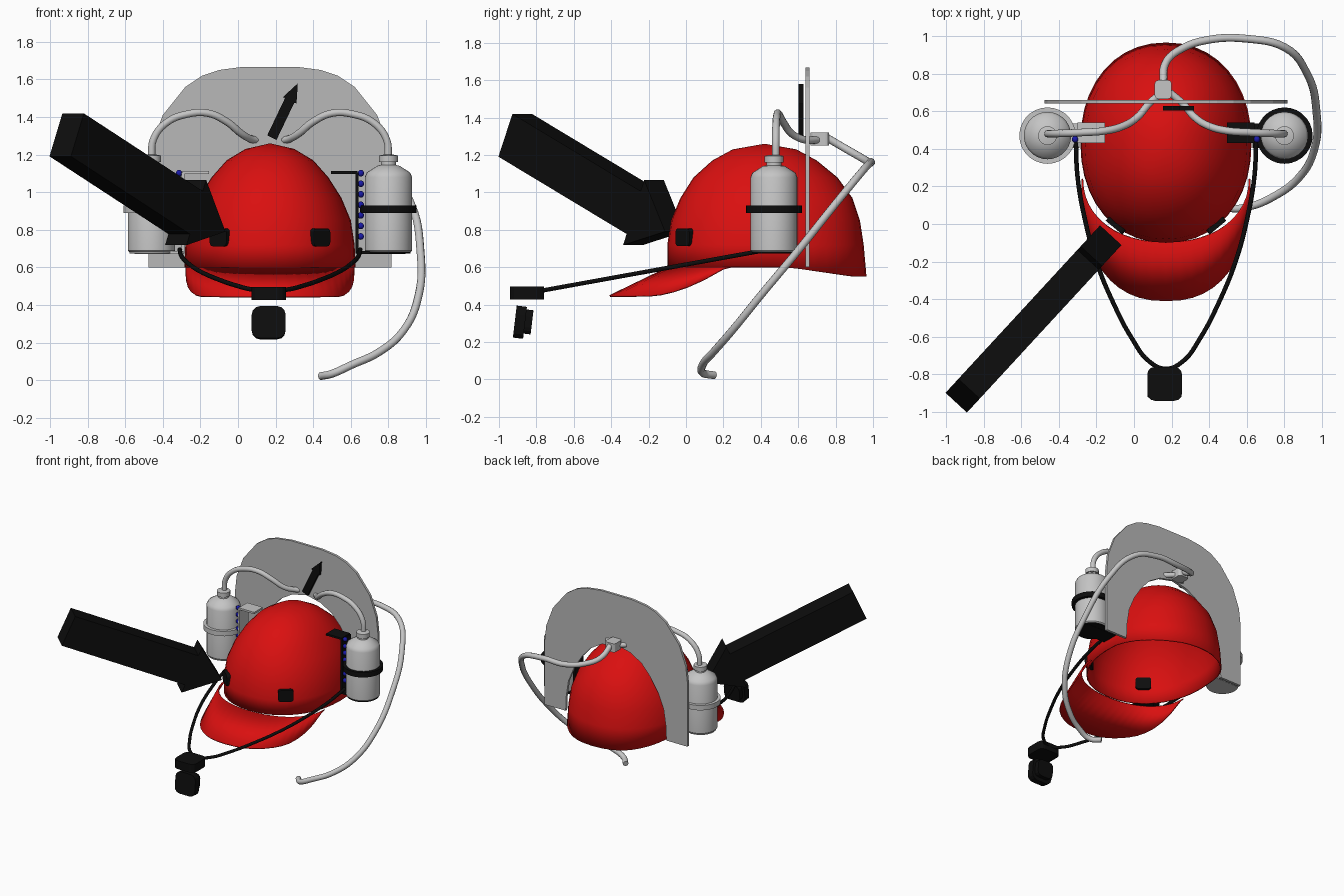
import bpy, bmesh, math
from mathutils import Vector

cube = bpy.data.objects.get("Cube")
if cube:
    bpy.data.objects.remove(cube, do_unlink=True)

CX = 0.17  # symmetry line of the helmet


def material(name, rgb):
    m = bpy.data.materials.new(name)
    m.use_nodes = True
    color = (*rgb, 1)
    m.diffuse_color = color
    m.node_tree.nodes["Principled BSDF"].inputs["Base Color"].default_value = color
    return m


RED = material("red", (0.7, 0.005, 0.005))
GREY = material("light grey", (0.56, 0.56, 0.56))
PANEL = material("panel grey", (0.48, 0.48, 0.48))
BLACK = material("black", (0.004, 0.004, 0.004))
BLUE = material("blue", (0.01, 0.01, 0.4))


def finish(name, bm, mat, smooth=False):
    bmesh.ops.recalc_face_normals(bm, faces=bm.faces)
    me = bpy.data.meshes.new(name)
    bm.to_mesh(me)
    bm.free()
    ob = bpy.data.objects.new(name, me)
    bpy.context.collection.objects.link(ob)
    me.materials.append(mat)
    if smooth:
        select(ob)
        bpy.ops.object.shade_smooth_by_angle(angle=math.radians(40))
    return ob


def select(ob):
    bpy.ops.object.select_all(action="DESELECT")
    ob.select_set(True)
    bpy.context.view_layer.objects.active = ob


def prism(name, pts, origin, u, v, depth, mat):
    """Flat outline in the u, v plane, extruded evenly to both sides."""
    u, v, o = Vector(u).normalized(), Vector(v).normalized(), Vector(origin)
    w = u.cross(v) * depth
    bm = bmesh.new()
    face = bm.faces.new([bm.verts.new(o + u * a + v * b - w / 2) for a, b in pts])
    ext = bmesh.ops.extrude_face_region(bm, geom=[face])
    moved = [g for g in ext["geom"] if isinstance(g, bmesh.types.BMVert)]
    bmesh.ops.translate(bm, verts=moved, vec=w)
    return finish(name, bm, mat)


def rounded(w, h, r=0.0):
    """Rectangle outline with rounded corners."""
    if not r:
        return [(-w / 2, -h / 2), (w / 2, -h / 2), (w / 2, h / 2), (-w / 2, h / 2)]
    pts = []
    for q, (sx, sy) in enumerate([(1, 1), (-1, 1), (-1, -1), (1, -1)]):
        for k in range(4):
            a = (q + k / 3) * math.pi / 2
            pts.append((sx * (w / 2 - r) + r * math.cos(a), sy * (h / 2 - r) + r * math.sin(a)))
    return pts


def box(name, center, size, mat, r=0.0):
    return prism(name, rounded(size[0], size[1], r), center, (1, 0, 0), (0, 1, 0), size[2], mat)


def lathe(name, profile, x, y, mat, n=28, closed=False):
    bm = bmesh.new()
    rings = [[bm.verts.new((x + r * math.cos(math.tau * i / n), y + r * math.sin(math.tau * i / n), z))
              for i in range(n)] for r, z in profile]
    pairs = list(zip(rings, rings[1:]))
    if closed:
        pairs.append((rings[-1], rings[0]))
    else:
        bm.faces.new(rings[0])
        bm.faces.new(rings[-1])
    for a, b in pairs:
        for i in range(n):
            bm.faces.new((a[i], a[(i + 1) % n], b[(i + 1) % n], b[i]))
    return finish(name, bm, mat, True)


def tube(name, pts, radius, mat):
    cu = bpy.data.curves.new(name, "CURVE")
    cu.dimensions = "3D"
    cu.bevel_depth, cu.bevel_resolution, cu.resolution_u = radius, 3, 6
    cu.use_fill_caps = True
    sp = cu.splines.new("BEZIER")
    sp.bezier_points.add(len(pts) - 1)
    for bp, p in zip(sp.bezier_points, pts):
        bp.co = p
        bp.handle_left_type = bp.handle_right_type = "AUTO"
    cu.materials.append(mat)
    ob = bpy.data.objects.new(name, cu)
    bpy.context.collection.objects.link(ob)
    select(ob)
    bpy.ops.object.convert(target="MESH")
    bpy.ops.object.shade_smooth_by_angle(angle=math.radians(50))


def oval(a, p):
    """Point on a slightly squared unit oval."""
    c, s = math.cos(a), math.sin(a)
    return math.copysign(abs(c) ** p, c), math.copysign(abs(s) ** p, s)


# Helmet dome: height, front y, back y, half width
levels = [(0.6, -0.10, 0.965, 0.455), (0.72, -0.10, 0.95, 0.45), (0.85, -0.08, 0.93, 0.43),
          (0.97, -0.03, 0.89, 0.38), (1.08, 0.04, 0.81, 0.31), (1.17, 0.14, 0.7, 0.23),
          (1.23, 0.25, 0.59, 0.13)]
N = 40
bm = bmesh.new()
rings = []
for k, (z, yf, yb, w) in enumerate(levels):
    ring = []
    for i in range(N):
        c, s = oval(math.tau * i / N, 0.93)
        y = (yf + yb) / 2 + (yb - yf) / 2 * s
        drop = 0.05 * min(1, max(0, (y - 0.55) / 0.35)) if k == 0 else 0
        ring.append(bm.verts.new((CX + w * c, y, z - drop)))
    rings.append(ring)
for a, b in zip(rings, rings[1:]):
    for i in range(N):
        bm.faces.new((a[i], a[(i + 1) % N], b[(i + 1) % N], b[i]))
top = bm.verts.new((CX, 0.42, 1.26))
for i in range(N):
    bm.faces.new((rings[-1][i], rings[-1][(i + 1) % N], top))
dome = finish("helmet_dome", bm, RED, True)

# Drooping brim, lofted from the dome edge
bm = bmesh.new()
rows = []
for i in range(25):
    a = math.pi + math.pi * i / 24
    c, s = oval(a, 0.85)
    y = 0.2 + 0.61 * s
    z = 0.45 + 0.14 * max(0, (y + 0.2) / 0.4) ** 1.7
    ic, si = oval(a, 0.93)
    rows.append((bm.verts.new((CX + 0.45 * ic, 0.24 + 0.34 * si, 0.6)), bm.verts.new((CX + 0.45 * c, y, z))))
for (a, b), (c, d) in zip(rows, rows[1:]):
    bm.faces.new((a, b, d, c))
brim = finish("helmet_brim", bm, RED, True)
for ob in (dome, brim):
    mod = ob.modifiers.new("thickness", "SOLIDIFY")
    mod.thickness, mod.offset = 0.01, -1

# Arched back panel, cut out around the dome
half = [(0.645, 0.6), (0.645, 1.12), (0.63, 1.25), (0.57, 1.41), (0.45, 1.56), (0.36, 1.62),
        (0.27, 1.65), (0.14, 1.667)]
inner = [(w, z) for z, _, _, w in levels] + [(0, 1.26)]
outline = half + [(-x, z) for x, z in reversed(half)]
outline += [(-x, z) for x, z in inner] + [(x, z) for x, z in reversed(inner[:-1])]
prism("back_panel", outline, (CX, 0.65, 0), (1, 0, 0), (0, 0, 1), 0.02, PANEL)


def arrow(length, shaft, head_w, head_l):
    n = length - head_l
    return [(0, -shaft / 2), (n, -shaft / 2), (n, -head_w / 2), (length, 0),
            (n, head_w / 2), (n, shaft / 2), (0, shaft / 2)]


# Large pointing arrow and small arrow on the panel
d = Vector((0.62, 0.672, -0.405)).normalized()
side = Vector((0.735, -0.678, 0))
prism("large_arrow", arrow(1.27, 0.25, 0.38, 0.25), (-0.911, -0.913, 1.305), d, side.cross(d), 0.155, BLACK)
prism("small_arrow", arrow(0.32, 0.055, 0.08, 0.1), (0.18, 0.615, 1.29), (0.43, 0, 0.9),
      (-0.9, 0, 0.43), 0.025, BLACK)

# Mirrored bottles, brackets, bands, rivets, drinking tubes and vents
can = [(0.115, 0.68), (0.126, 0.69), (0.126, 1.08), (0.115, 1.105), (0.06, 1.14), (0.04, 1.145),
       (0.04, 1.16), (0.05, 1.16), (0.05, 1.195), (0.025, 1.2)]
band = [(0.126, 0.89), (0.15, 0.89), (0.15, 0.93), (0.126, 0.93)]
feed = [(0.63, 0.48, 1.18), (0.62, 0.48, 1.28), (0.55, 0.482, 1.37), (0.44, 0.487, 1.415),
        (0.33, 0.495, 1.42), (0.23, 0.52, 1.375), (0.15, 0.57, 1.31), (0.09, 0.64, 1.28), (0.02, 0.7, 1.28)]
for s, label, trim in ((1, "left", BLACK), (-1, "right", GREY)):
    x = CX + s * 0.63
    lathe(label + "_bottle", can, x, 0.47, GREY)
    lathe(label + "_bottle_band", band, x, 0.47, trim, closed=True)
    box(label + "_bracket_tab", (CX + s * 0.395, 0.485, 1.105), (0.14, 0.11, 0.015), trim)
    box(label + "_bracket_strip", (CX + s * 0.463, 0.485, 0.89), (0.015, 0.11, 0.43), trim)
    box(label + "_bracket_shelf", (CX + s * 0.59, 0.47, 0.68), (0.26, 0.13, 0.015), trim)
    lathe(label + "_bottle_base", [(0.118, 0.674), (0.118, 0.682)], x, 0.47, trim)
    for k in range(7):
        bm = bmesh.new()
        bmesh.ops.create_uvsphere(bm, u_segments=10, v_segments=6, radius=0.018)
        bmesh.ops.translate(bm, verts=bm.verts, vec=(CX + s * 0.483, 0.45, 0.765 + 0.056 * k))
        finish(label + "_rivet", bm, BLUE, True)
    tube(label + "_feed_tube", [(CX + s * a, y, z) for a, y, z in feed], 0.02, GREY)
    prism(label + "_vent", rounded(0.115, 0.095, 0.02), (CX + s * 0.262, -0.002, 0.76),
          (1.54, s * 1.28, 0), (0, 0, 1), 0.045, BLACK)

# Tube connector and long mouth tube
box("tube_connector", (0.155, 0.715, 1.285), (0.09, 0.1, 0.07), GREY, 0.02)
tube("mouth_tube", [(0.155, 0.74, 1.3), (0.17, 0.86, 1.23), (0.25, 0.93, 1.19), (0.4, 0.98, 1.16),
                    (0.6, 0.985, 1.16), (0.8, 0.94, 1.11), (0.92, 0.8, 0.94), (0.97, 0.6, 0.69),
                    (0.96, 0.4, 0.45), (0.88, 0.25, 0.265), (0.75, 0.15, 0.15), (0.6, 0.09, 0.08),
                    (0.5, 0.09, 0.035), (0.44, 0.15, 0.022)], 0.021, GREY)

# Chin strap, buckle and chin cup
half = [(0.48, 0.45), (0.47, 0.25), (0.43, 0.02), (0.37, -0.2), (0.28, -0.42), (0.18, -0.61), (0.09, -0.73)]
path = half + [(0, -0.77)] + [(-x, y) for x, y in reversed(half)]
tube("chin_strap", [(CX + x, y, 0.475 + 0.181 * (y + 0.77)) for x, y in path], 0.012, BLACK)
box("chin_buckle", (0.163, -0.85, 0.462), (0.185, 0.18, 0.068), BLACK, 0.04)
tilt = (0, 0.12, 1)
prism("chin_cup_front", rounded(0.18, 0.172, 0.045), (0.163, -0.888, 0.306), (1, 0, 0), tilt, 0.055, BLACK)
prism("chin_cup_back", rounded(0.14, 0.13, 0.035), (0.163, -0.848, 0.308), (1, 0, 0), tilt, 0.05, BLACK)
